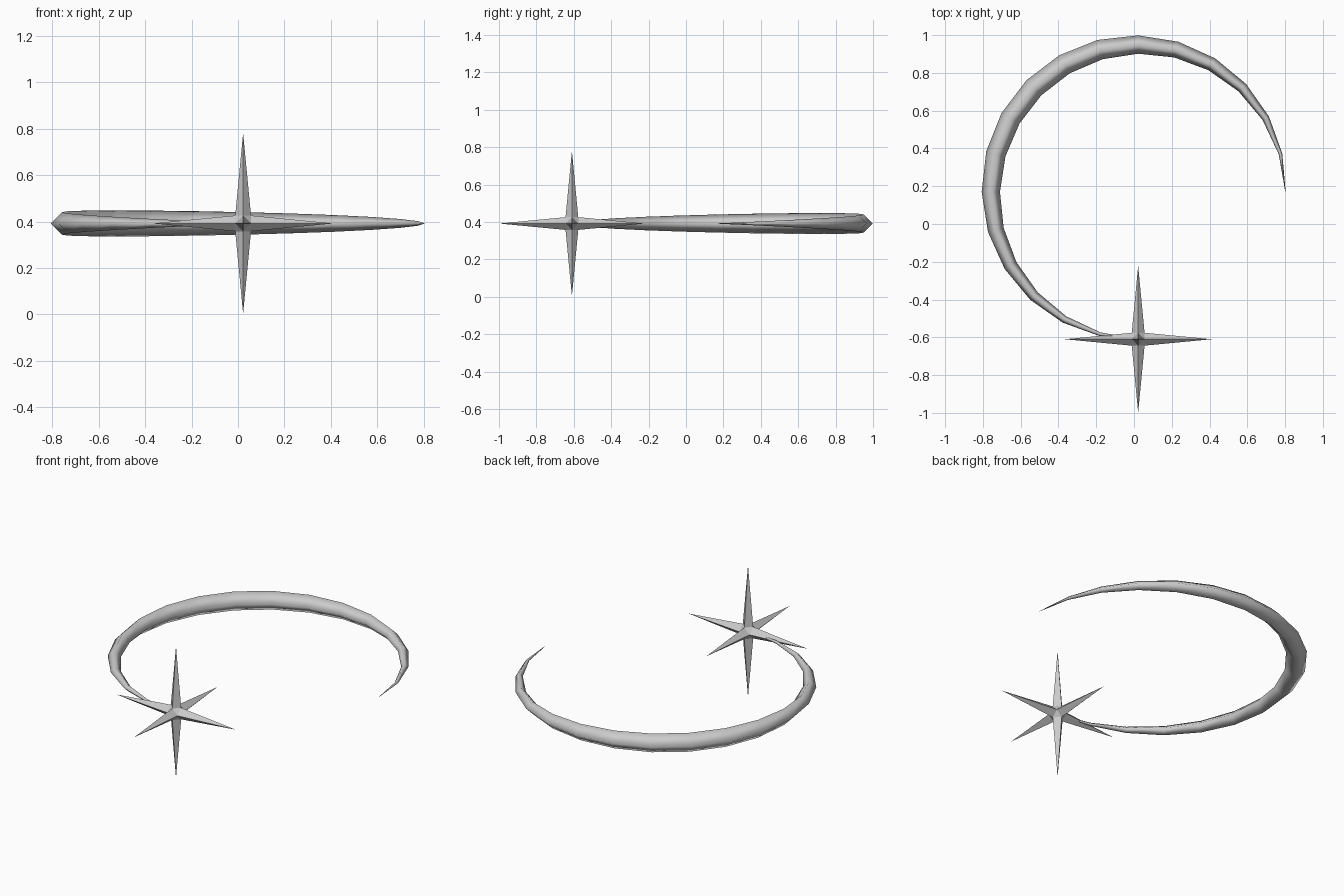
import bpy, bmesh
from math import sin, cos, pi, radians
from itertools import product
from mathutils import Vector

if "Cube" in bpy.data.objects:
    bpy.data.objects.remove(bpy.data.objects["Cube"])


def make_object(name, bm, smooth):
    bmesh.ops.remove_doubles(bm, verts=bm.verts, dist=0.0001)
    bmesh.ops.recalc_face_normals(bm, faces=bm.faces)
    mesh = bpy.data.meshes.new(name)
    bm.to_mesh(mesh)
    bm.free()
    for p in mesh.polygons:
        p.use_smooth = smooth
    ob = bpy.data.objects.new(name, mesh)
    bpy.context.collection.objects.link(ob)
    return ob


# Tapered three-quarter arc with a diamond cross-section
SEGMENTS, RADIUS, THICK = 18, 0.78, 0.056
centre = Vector((0.022, 0.17, 0.392))
bm = bmesh.new()
rings = []
for i in range(SEGMENTS + 1):
    a = radians(270) * i / SEGMENTS
    r = max(0.001, THICK * sin(pi * i / SEGMENTS))
    out = Vector((cos(a), sin(a), 0))
    rings.append([bm.verts.new(centre + out * (RADIUS + r * cos(k * pi / 2))
                               + Vector((0, 0, r * sin(k * pi / 2))))
                  for k in range(4)])
for r0, r1 in zip(rings, rings[1:]):
    for k in range(4):
        n = (k + 1) % 4
        bm.faces.new((r0[k], r0[n], r1[n], r1[k]))
bm.faces.new(rings[0])
bm.faces.new(rings[-1])
make_object("tapered_arc", bm, True)

# Six-pointed star: four-sided spikes on a small faceted hub
ARM, HUB = 0.389, 0.034
bm = bmesh.new()
axes = [Vector(v) for v in ((1, 0, 0), (0, 1, 0), (0, 0, 1))]


def add_triangle(*points):
    bm.faces.new([bm.verts.new(p) for p in points])


for sx, sy, sz in product((-1, 1), repeat=3):
    x, y, z = axes[0] * sx, axes[1] * sy, axes[2] * sz
    # hub facet in this octant
    add_triangle((x + y) * HUB, (y + z) * HUB, (z + x) * HUB)
    # one side of each of the three neighbouring spikes
    for u, v, w in ((x, y, z), (y, z, x), (z, x, y)):
        add_triangle(u * ARM, (u + v) * HUB, (u + w) * HUB)
star = make_object("six_point_star", bm, False)
star.location = (0.022, -0.61, 0.392)
